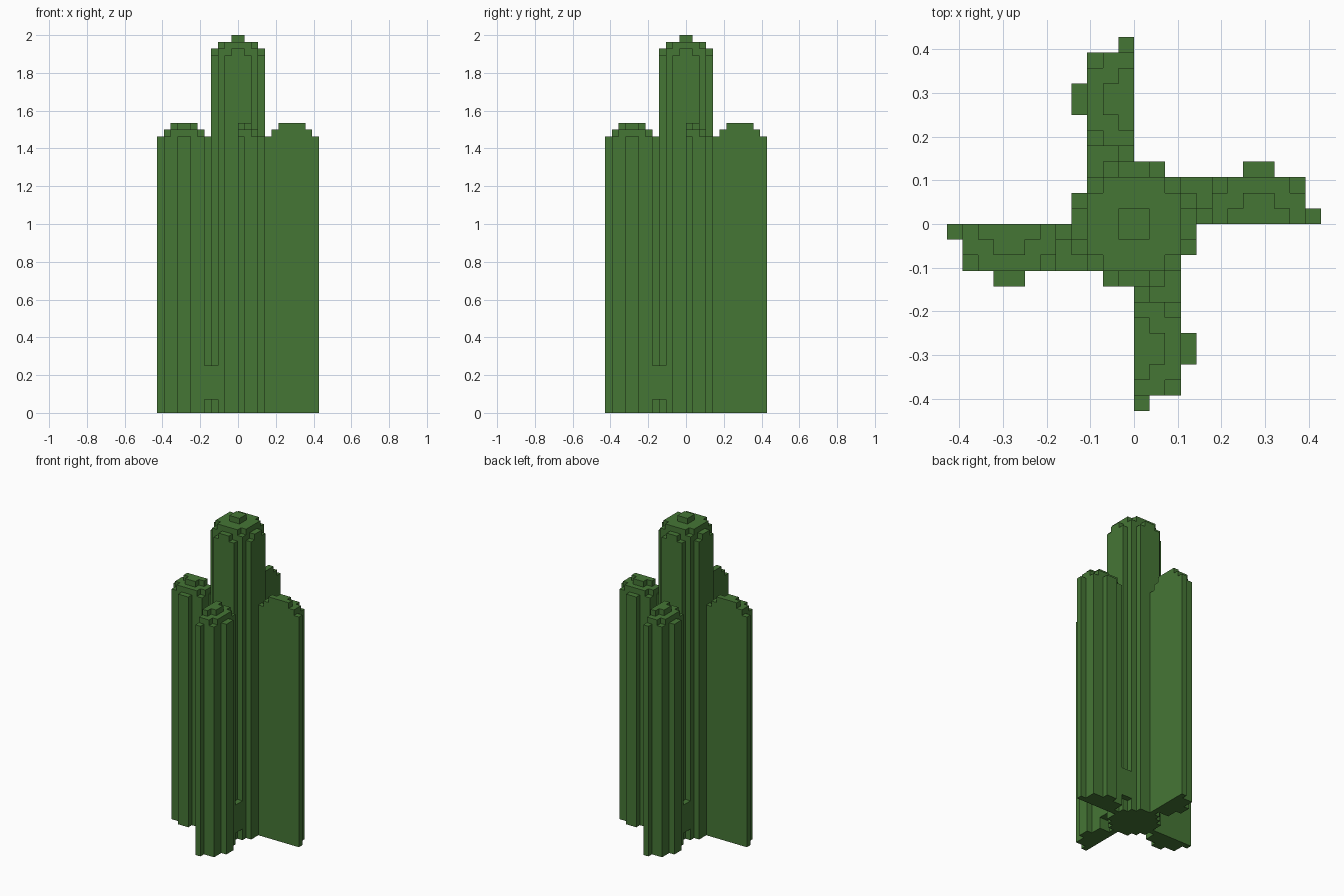
import bpy
import bmesh
import math
from mathutils import Vector

cube = bpy.data.objects.get("Cube")
if cube:
    bpy.data.objects.remove(cube, do_unlink=True)

UNIT = 2 / 56  # edge length of one block

green = bpy.data.materials.new("cactus_green")
green.use_nodes = True
COLOUR = (0.06, 0.181, 0.036, 1)
green.diffuse_color = COLOUR
green.node_tree.nodes["Principled BSDF"].inputs["Base Color"].default_value = COLOUR


def trunk_height(x, y):
    """Block height of the round, domed trunk at a cell centre."""
    lo, hi = sorted((abs(x), abs(y)))
    if hi < 1:
        return 56
    if hi < 3:
        return 54 if lo > 2 else 55
    if hi < 4 and lo < 2:
        return 54 if lo < 1 else 53
    return 0


def arm_height(x, y):
    """Block height of the half-round arm, flat along y = 0."""
    lo, hi = sorted((abs(x - 8), abs(y)))
    if y < 0:
        return 0
    if hi < 2 and lo < 1:
        return 43
    if hi < 3:
        return 41 if lo > 2 else 42
    if hi < 4 and lo < 1:
        return 41
    return 0


def bridge_height(x, y):
    """Low web that fills the gap between trunk and arm."""
    in_gap = 3 < x < 5 and 0 < y < 3
    return 7 if in_gap and not (trunk_height(x, y) or arm_height(x, y)) else 0


def block_mesh(name, height, base=0):
    """Skin the blocks under a height rule, then merge flat areas."""
    span = range(-4, 12)
    solid = {(i, j, k) for i in span for j in span
             for k in range(base, height(i + 0.5, j + 0.5))}
    bm = bmesh.new()
    for cell in solid:
        for axis in range(3):
            for side in (0, 1):
                neighbour = list(cell)
                neighbour[axis] += 2 * side - 1
                if tuple(neighbour) in solid:
                    continue
                corner = Vector(cell)
                corner[axis] += side
                u, v = Vector((0, 0, 0)), Vector((0, 0, 0))
                u[(axis + 1) % 3] = 1
                v[(axis + 2) % 3] = 1
                loop = [corner, corner + u, corner + u + v, corner + v]
                if not side:
                    loop.reverse()
                bm.faces.new([bm.verts.new(p * UNIT) for p in loop])
    bmesh.ops.remove_doubles(bm, verts=bm.verts[:], dist=UNIT / 100)
    bmesh.ops.dissolve_limit(bm, angle_limit=math.radians(1),
                             verts=bm.verts[:], edges=bm.edges[:])
    mesh = bpy.data.meshes.new(name)
    bm.to_mesh(mesh)
    bm.free()
    mesh.materials.append(green)
    return mesh


def place(name, mesh, turn=0):
    obj = bpy.data.objects.new(name, mesh)
    obj.rotation_euler.z = turn
    bpy.context.collection.objects.link(obj)


# Central trunk
place("trunk", block_mesh("trunk", trunk_height))

# Four arms with their webs, turned around the trunk
arm = block_mesh("arm", arm_height)
bridge = block_mesh("arm_bridge", bridge_height, base=2)
for n, side in enumerate(("left", "back", "right", "front")):
    place(side + "_arm", arm, n * math.pi / 2)
    place(side + "_arm_bridge", bridge, n * math.pi / 2)
